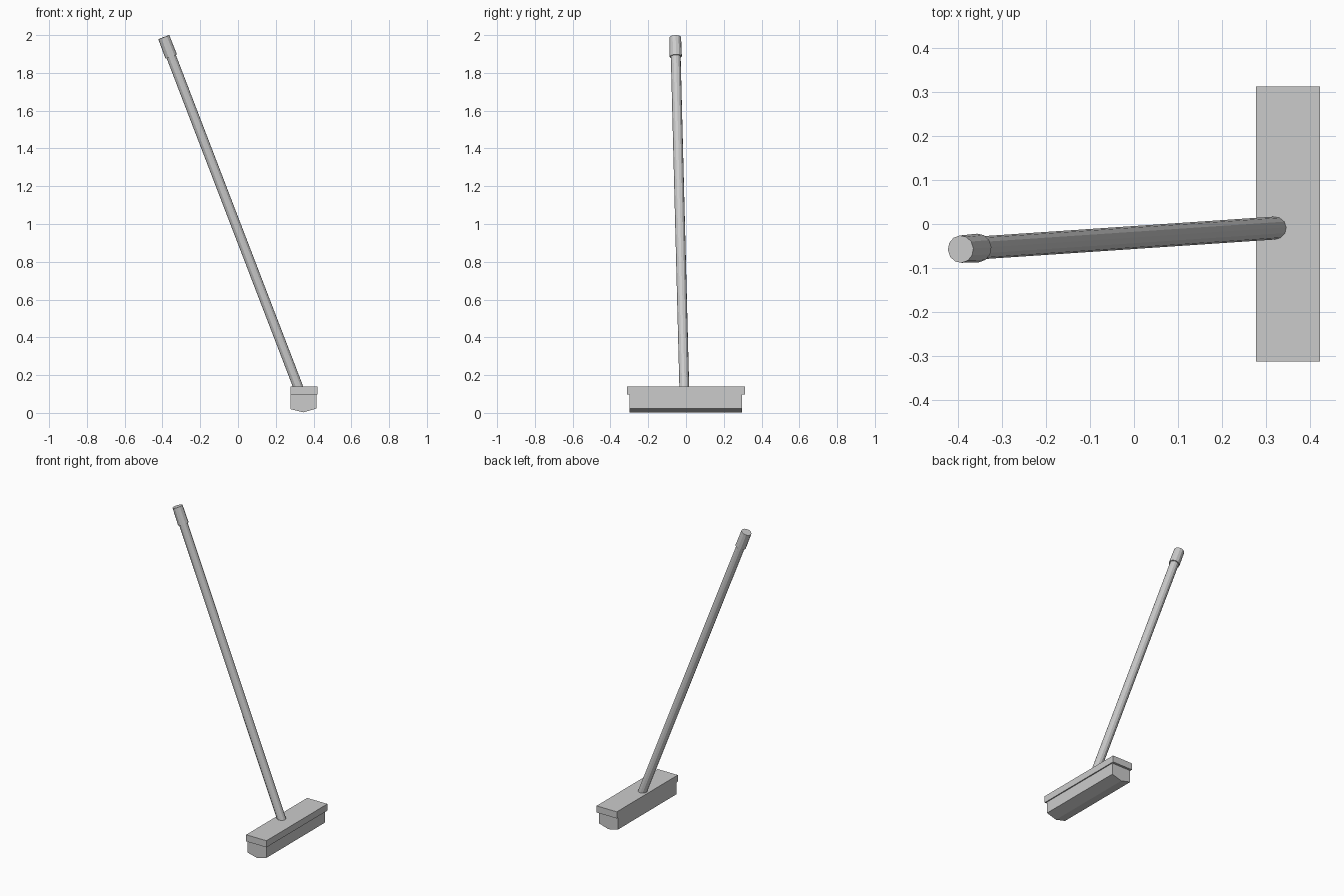
import bpy, bmesh
from mathutils import Vector

if "Cube" in bpy.data.objects:
    bpy.data.objects.remove(bpy.data.objects["Cube"])

TOP = Vector((-0.393, -0.057, 1.989))    # centre of the grip's end
FOOT = Vector((0.322, -0.009, 0.128))    # where the handle enters the head
AXIS = (FOOT - TOP).normalized()
SIDES = 12


def make_object(name, bm):
    bmesh.ops.recalc_face_normals(bm, faces=bm.faces)
    mesh = bpy.data.meshes.new(name)
    bm.to_mesh(mesh)
    bm.free()
    obj = bpy.data.objects.new(name, mesh)
    bpy.context.collection.objects.link(obj)
    return obj


def rod(name, a, b, r_a, r_b):
    """Capped cone between two points."""
    bm = bmesh.new()
    bmesh.ops.create_cone(bm, cap_ends=True, segments=SIDES,
                          radius1=r_a, radius2=r_b, depth=(b - a).length)
    obj = make_object(name, bm)
    obj.location = (a + b) / 2
    obj.rotation_euler = (b - a).to_track_quat('Z', 'Y').to_euler()
    return obj


def extrusion(name, profile, y0, y1):
    """Extrude an (x, z) profile along y."""
    bm = bmesh.new()
    face = bm.faces.new([bm.verts.new((x, y0, z)) for x, z in profile])
    out = bmesh.ops.extrude_face_region(bm, geom=[face])
    verts = [v for v in out["geom"] if isinstance(v, bmesh.types.BMVert)]
    bmesh.ops.translate(bm, verts=verts, vec=(0, y1 - y0, 0))
    return make_object(name, bm)


# Head block
extrusion("head_block", [(0.277, 0.097), (0.422, 0.097), (0.422, 0.14), (0.277, 0.14)],
          -0.312, 0.312)

# Bristle block with a shallow ridge underneath
extrusion("bristles", [(0.278, 0.1), (0.278, 0.02), (0.347, 0.003), (0.415, 0.023), (0.415, 0.1)],
          -0.299, 0.297)

# Long tilted handle and its thicker grip
rod("handle", FOOT, TOP + AXIS * 0.05, 0.026, 0.026)
rod("grip", TOP + AXIS * 0.11, TOP, 0.0325, 0.031)
